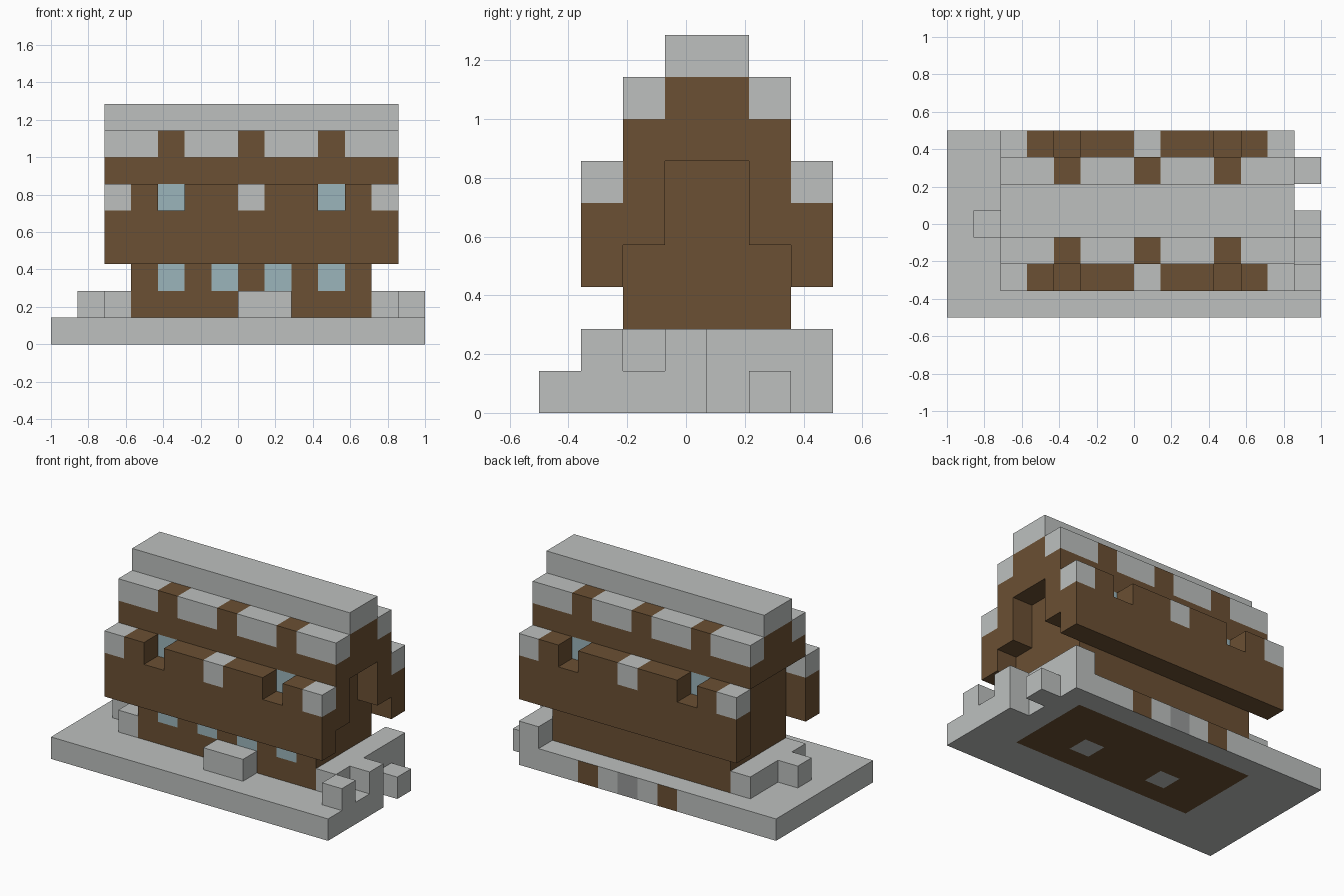
import bpy
import bmesh
from itertools import product
from mathutils import Vector

cube = bpy.data.objects.get("Cube")
if cube:
    bpy.data.objects.remove(cube, do_unlink=True)

U = 1 / 7  # edge length of one block
COLOURS = {
    "pale_stone": (0.51, 0.53, 0.52),
    "dark_wood": (0.147, 0.08, 0.033),
    "window_glass": (0.33, 0.46, 0.50),
    "grey_stone": (0.31, 0.32, 0.315),
}
STONE, WOOD, GLASS, GREY = range(4)
materials = []
for name, rgb in COLOURS.items():
    mat = bpy.data.materials.new(name)
    mat.use_nodes = True
    mat.diffuse_color = (*rgb, 1)
    bsdf = mat.node_tree.nodes["Principled BSDF"]
    bsdf.inputs["Base Color"].default_value = (*rgb, 1)
    bsdf.inputs["Roughness"].default_value = 0.9
    materials.append(mat)


def box(xs, ys, zs):
    """Block cells in inclusive index ranges."""
    return set(product(*(range(a, b + 1) for a, b in (xs, ys, zs))))


# ---- Layout of the parts in block cells ----
WALL_X, WALL_Y, LONG_X = (3, 11), (2, 5), (2, 12)
base = box((0, 12), (0, 6), (0, 0)) | box((13, 13), (0, 3), (0, 0)) | {(13, 5, 0)}
right_footing = box((2, 2), WALL_Y, (1, 1)) | {(1, 3, 1)}
left_footing = box((12, 12), (2, 6), (1, 1)) | {(13, 1, 1), (13, 3, 1)}
front_step = box((7, 8), (1, 1), (1, 1))
core_wall = box(WALL_X, WALL_Y, (1, 5))
galleries = {}
for side, j, inner in (("front", 1, 2), ("back", 6, 5)):
    gallery = box(LONG_X, (j, j), (3, 5)) - {(4, j, 5), (10, j, 5)}
    galleries[side] = gallery | box((12, 12), (inner, inner), (4, 5))
upper_storey = box(LONG_X, WALL_Y, (6, 7))
roof_ridge = box(LONG_X, (3, 4), (8, 8))


# ---- Colour rules: cell and face direction to material ----
def stone(cell, n):
    return STONE


def paint_base(cell, n):
    i, j, k = cell
    if n.z < 0 and 3 <= i <= 11 and 2 <= j <= 5:
        return STONE if j == 3 and i in (5, 9) else WOOD
    if n.y > 0 and j == 6:
        return {5: WOOD, 9: WOOD, 7: GREY}.get(i, STONE)
    return STONE


def paint_core(cell, n):
    i, j, k = cell
    lower = k == 2 and n.y < 0 and i in (4, 6, 8, 10)
    upper = k == 5 and n.y != 0 and i in (4, 10)
    return GLASS if lower or upper else WOOD


def paint_gallery(cell, n):
    i, j, k = cell
    return STONE if k == 5 and j in (1, 6) and i in (2, 7, 12) else WOOD


def paint_upper(cell, n):
    i, j, k = cell
    return STONE if k == 7 and j in (2, 5) and i not in (4, 7, 10) else WOOD


parts = [
    ("base_slab", base, paint_base),
    ("right_footing", right_footing, stone),
    ("left_footing", left_footing, stone),
    ("front_step", front_step, stone),
    ("core_wall", core_wall, paint_core),
    ("front_gallery", galleries["front"], paint_gallery),
    ("back_gallery", galleries["back"], paint_gallery),
    ("upper_storey", upper_storey, paint_upper),
    ("roof_ridge", roof_ridge, stone),
]
occupied = set().union(*(cells for _, cells, _ in parts))
ORIGIN = Vector((-7, -3.5, 0))


def build(name, cells, paint):
    """Make an object from the exposed faces of its cells."""
    bm = bmesh.new()
    for cell in sorted(cells):
        centre = Vector(cell) + Vector((0.5, 0.5, 0.5)) + ORIGIN
        for axis, sign in product(range(3), (-1, 1)):
            n = Vector((0, 0, 0))
            n[axis] = sign
            if tuple(int(c + d) for c, d in zip(cell, n)) in occupied:
                continue
            a = Vector((0, 0, 0))
            a[(axis + 1) % 3] = 0.5
            b = n.cross(a)
            corners = (-a - b, a - b, a + b, b - a)
            face = bm.faces.new(
                [bm.verts.new((centre + n / 2 + c) * U) for c in corners])
            face.material_index = paint(cell, n)
    bmesh.ops.remove_doubles(bm, verts=bm.verts[:], dist=0.001)
    mesh = bpy.data.meshes.new(name)
    bm.to_mesh(mesh)
    bm.free()
    for mat in materials:
        mesh.materials.append(mat)
    bpy.context.collection.objects.link(bpy.data.objects.new(name, mesh))


for part in parts:
    build(*part)
